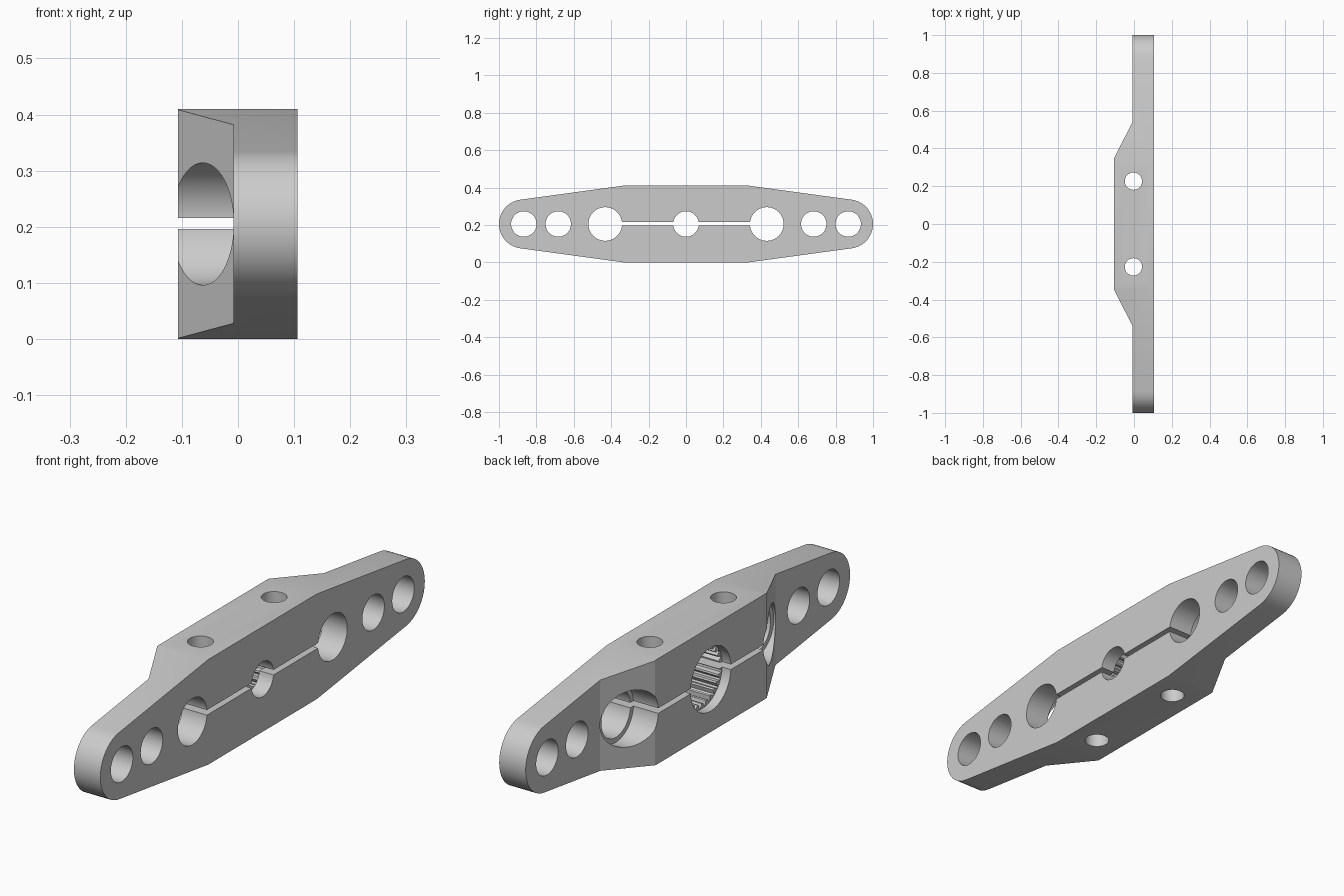
import bpy
import bmesh
from math import sin, cos, pi, radians
from mathutils import Vector

if "Cube" in bpy.data.objects:
    bpy.data.objects.remove(bpy.data.objects["Cube"], do_unlink=True)

MID_Z = 0.205        # height of the long axis
BACK, PLATE, FRONT = -0.107, -0.008, 0.106   # boss face, plate back, plate face

metal = bpy.data.materials.new("light_grey_metal")
metal.use_nodes = True
grey = (0.6, 0.6, 0.6, 1)
metal.diffuse_color = grey
metal.node_tree.nodes["Principled BSDF"].inputs["Base Color"].default_value = grey


def prism(name, points, offset):
    """Extrude a closed loop of 3D points along an offset."""
    bm = bmesh.new()
    face = bm.faces.new([bm.verts.new(p) for p in points])
    side = bmesh.ops.extrude_face_region(bm, geom=[face])
    moved = [v for v in side["geom"] if isinstance(v, bmesh.types.BMVert)]
    bmesh.ops.translate(bm, verts=moved, vec=Vector(offset))
    bmesh.ops.recalc_face_normals(bm, faces=bm.faces)
    mesh = bpy.data.meshes.new(name)
    bm.to_mesh(mesh)
    bm.free()
    obj = bpy.data.objects.new(name, mesh)
    bpy.context.collection.objects.link(obj)
    obj.data.materials.append(metal)
    return obj


def combine(target, tool, operation="DIFFERENCE"):
    """Apply a boolean and discard the tool."""
    tool.hide_render = True
    mod = target.modifiers.new("cut", "BOOLEAN")
    mod.operation, mod.solver, mod.object = operation, "EXACT", tool
    bpy.context.view_layer.objects.active = target
    bpy.ops.object.modifier_apply(modifier=mod.name)
    bpy.data.objects.remove(tool, do_unlink=True)


def bore(y, radius, x0, x1, sides=48):
    """Round cutter running along x."""
    ring = [(x0, y + radius * cos(2 * pi * i / sides),
             MID_Z + radius * sin(2 * pi * i / sides)) for i in range(sides)]
    return prism("bore_cutter", ring, (x1 - x0, 0, 0))


# Side outline: flat middle, tapered arms, rounded tips
tip_y, tip_r, tangent, steps = 0.869, 0.131, radians(82.2), 20
half = [(0.335, -MID_Z)]
for i in range(steps + 1):
    a = -tangent + 2 * tangent * i / steps
    half.append((tip_y + tip_r * cos(a), tip_r * sin(a)))
half.append((0.335, MID_Z))
outline = half + [(-y, -z) for y, z in half]
arm = prism("splined_clamp_arm", [(-0.2, y, z + MID_Z) for y, z in outline], (0.4, 0, 0))

# Plan profile: thin plate with a raised, sloped boss on the back
plan = [(FRONT, -1.1), (FRONT, 1.1), (PLATE, 1.1), (PLATE, 0.54), (BACK, 0.345),
        (BACK, -0.345), (PLATE, -0.54), (PLATE, -1.1)]
combine(arm, prism("plan", [(x, y, -0.1) for x, y in plan], (0, 0, 0.7)), "INTERSECT")

# Linkage holes, stepped relief bores and clamp screw holes
for s in (-1, 1):
    for y in (0.867, 0.683):
        combine(arm, bore(s * y, 0.068, -0.3, 0.3))
    combine(arm, bore(s * 0.432, 0.09, -0.3, 0.3))
    combine(arm, bore(s * 0.432, 0.109, -0.3, 0.0))
    screw = [(-0.003 + 0.046 * cos(2 * pi * i / 32), s * 0.227 + 0.046 * sin(2 * pi * i / 32), -0.1)
             for i in range(32)]
    combine(arm, prism("screw_cutter", screw, (0, 0, 0.7)))

# Centre hole with a smooth entry and a toothed socket
combine(arm, bore(0, 0.068, -0.3, 0.3))
combine(arm, bore(0, 0.124, -0.3, -0.07))
teeth = 25
socket = []
for i in range(teeth * 4):
    a = 2 * pi * (i + 0.5) / (teeth * 4)
    r = 0.12 if i % 4 < 2 else 0.104
    socket.append((-0.09, r * cos(a), MID_Z + r * sin(a)))
combine(arm, prism("socket_cutter", socket, (0.135, 0, 0)))

# Clamp slit joining the three middle bores
slit = [(-0.3, y, MID_Z + z) for y, z in
        ((-0.43, -0.009), (0.43, -0.009), (0.43, 0.011), (-0.43, 0.011))]
combine(arm, prism("slit_cutter", slit, (0.6, 0, 0)))

# Smooth curved walls, keep edges sharp
bpy.ops.object.select_all(action="DESELECT")
arm.select_set(True)
bpy.context.view_layer.objects.active = arm
bpy.ops.object.shade_smooth_by_angle(angle=radians(25))
